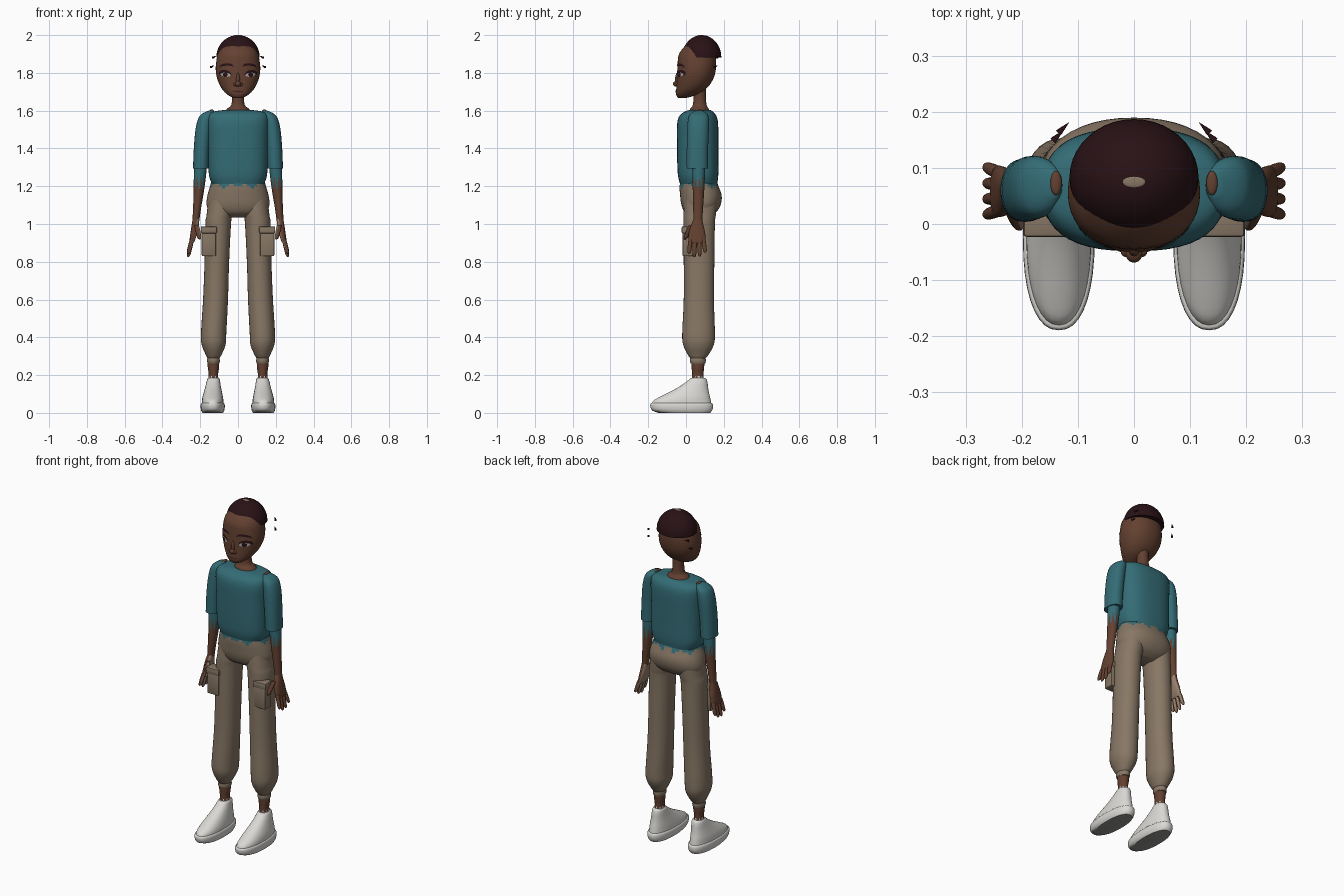
import bpy, bmesh, math
from mathutils import Vector
from mathutils.bvhtree import BVHTree

if "Cube" in bpy.data.objects:
    bpy.data.objects.remove(bpy.data.objects["Cube"])


def mat(name, r, g, b):
    m = bpy.data.materials.new(name)
    m.diffuse_color = (r, g, b, 1)
    m.use_nodes = True
    m.node_tree.nodes["Principled BSDF"].inputs["Base Color"].default_value = m.diffuse_color
    return m


SKIN = mat("brown_skin", 0.125, 0.052, 0.030)
PALM = mat("pale_palm", 0.30, 0.21, 0.145)
HAIR = mat("dark_hair", 0.022, 0.006, 0.008)
TEAL = mat("teal_cloth", 0.034, 0.150, 0.180)
TAN = mat("tan_cloth", 0.245, 0.185, 0.130)
WHITE = mat("off_white", 0.70, 0.69, 0.66)
GREY = mat("sole_grey", 0.30, 0.30, 0.29)
EYE = mat("eye_white", 0.42, 0.38, 0.35)
LIP = mat("lip_brown", 0.095, 0.032, 0.022)


def finish(name, bm, mats, mirror=False, rule=None):
    bmesh.ops.recalc_face_normals(bm, faces=bm.faces[:])
    bm.normal_update()
    if rule:
        for f in bm.faces:
            f.material_index = rule(f.calc_center_median(), f.normal)
    me = bpy.data.meshes.new(name)
    bm.to_mesh(me)
    bm.free()
    for m in mats:
        me.materials.append(m)
    ob = bpy.data.objects.new(name, me)
    bpy.context.collection.objects.link(ob)
    bpy.ops.object.select_all(action='DESELECT')
    ob.select_set(True)
    bpy.context.view_layer.objects.active = ob
    bpy.ops.object.shade_smooth_by_angle(angle=math.radians(40))
    if mirror:
        md = ob.modifiers.new("Mirror", 'MIRROR')
        md.use_mirror_merge = False
    return ob


def curve_rings(rings, steps):
    """Catmull-Rom interpolation of the section list."""
    out = []
    for i in range(len(rings) - 1):
        a, b, c, d = (rings[max(i - 1, 0)], rings[i], rings[i + 1],
                      rings[min(i + 2, len(rings) - 1)])
        for s in range(steps):
            t = s / steps
            out.append([0.5 * (2 * q + (r - p) * t + (2 * p - 5 * q + 4 * r - w) * t * t
                               + (3 * q - p - 3 * r + w) * t ** 3)
                        for p, q, r, w in zip(a, b, c, d)])
    return out + [list(rings[-1])]


def loft(name, rings, mats, n=28, steps=4, power=2.0, mirror=False, rule=None):
    """Skin through sections given as (z, centre x, front y, back y, half width)."""
    bm = bmesh.new()
    loops = []
    for z, cx, yf, yb, rx in curve_rings(rings, steps):
        loop = []
        for k in range(n):
            c, s = math.cos(2 * math.pi * k / n), math.sin(2 * math.pi * k / n)
            x = math.copysign(abs(c) ** (2 / power), c) * rx
            y = math.copysign(abs(s) ** (2 / power), s) * (yb - yf) / 2
            loop.append(bm.verts.new((cx + x, (yf + yb) / 2 + y, z)))
        loops.append(loop)
    for a, b in zip(loops, loops[1:]):
        for k in range(n):
            bm.faces.new((a[k], a[(k + 1) % n], b[(k + 1) % n], b[k]))
    bm.faces.new(loops[0])
    bm.faces.new(loops[-1])
    return finish(name, bm, mats, mirror, rule)


def ellipsoid(name, loc, size, m, mirror=False):
    bm = bmesh.new()
    bmesh.ops.create_uvsphere(bm, u_segments=16, v_segments=10, radius=1)
    for v in bm.verts:
        v.co = Vector(loc) + Vector([a * b for a, b in zip(v.co, size)])
    return finish(name, bm, [m], mirror)


def box(name, lo, hi, m, bevel):
    bm = bmesh.new()
    bmesh.ops.create_cube(bm, size=1)
    for v in bm.verts:
        v.co = [(l + h) / 2 + c * (h - l) for l, h, c in zip(lo, hi, v.co)]
    bmesh.ops.bevel(bm, geom=bm.edges[:], offset=bevel, segments=2, affect='EDGES', profile=0.5)
    return finish(name, bm, [m], True)


def jag(c, cx, cy, amount):
    """Ragged edge height around a limb."""
    return amount * math.sin(9 * math.atan2(c.y - cy, c.x - cx))


# Head and neck
head = loft("head", [(1.667, 0, -.04, 0, .018), (1.675, 0, -.048, .03, .04), (1.69, 0, -.053, .07, .062),
                     (1.71, 0, -.052, .10, .081), (1.74, 0, -.050, .128, .099), (1.78, 0, -.048, .149, .113),
                     (1.82, 0, -.046, .158, .118), (1.86, 0, -.044, .160, .115), (1.90, 0, -.037, .155, .106),
                     (1.94, 0, -.008, .14, .085), (1.96, 0, .02, .12, .06)], [SKIN], 40, 4, 2.15)
loft("neck", [(1.585, 0, .015, .13, .075), (1.61, 0, .022, .12, .058), (1.63, 0, .036, .109, .036),
              (1.68, 0, .04, .105, .031), (1.74, 0, .04, .105, .032)], [SKIN])
ellipsoid("nose_tip", (0, -.053, 1.742), (.015, .016, .015), SKIN)
ellipsoid("nose_bridge", (0, -.046, 1.765), (.010, .012, .035), SKIN)
ellipsoid("nostril", (.014, -.048, 1.738), (.010, .011, .009), SKIN, True)

# Hair dome, its crown opening and loose tufts
loft("hair", [(1.882 + .118 * math.sin(a), 0, .083 - .104 * math.cos(a), .083 + .104 * math.cos(a),
               .115 * math.cos(a)) for a in [math.radians(8.6 * i) for i in range(11)]], [HAIR], 40, 2)
ellipsoid("crown_opening", (0, .075, 1.999), (.02, .01, .002), TAN)
for i, (x, y, z) in enumerate([(.125, .172, 1.885), (.135, .158, 1.835)]):
    bm = bmesh.new()
    bmesh.ops.create_cone(bm, cap_ends=True, segments=4, radius1=.008, radius2=.0005, depth=.026)
    bmesh.ops.rotate(bm, verts=bm.verts[:], matrix=Vector((0, 0, 1)).rotation_difference(
        Vector((-.7, .7, .3))).to_matrix())
    bmesh.ops.translate(bm, verts=bm.verts[:], vec=(x, y, z))
    finish("hair_tuft_%d" % i, bm, [HAIR], True)

# Face details laid on the head surface
hb = bmesh.new()
hb.from_mesh(head.data)
tree = BVHTree.FromBMesh(hb)


def face_patch(name, x0, x1, low, high, lift, m, mirror=True):
    bm = bmesh.new()
    rows, nx, nz = [], 14, 4
    for i in range(nx + 1):
        t = i / nx
        x = x0 + (x1 - x0) * t
        col = []
        for j in range(nz + 1):
            z = low(t) + (high(t) - low(t)) * j / nz
            hit = tree.ray_cast(Vector((x, -1, z)), Vector((0, 1, 0)))
            y = hit[0].y if hit[0] else 0
            col.append(bm.verts.new((x, y - lift, z)))
        rows.append(col)
    for a, b in zip(rows, rows[1:]):
        for j in range(nz):
            bm.faces.new((a[j], b[j], b[j + 1], a[j + 1]))
    ob = finish(name, bm, [m], mirror)
    for p in ob.data.polygons:
        if p.normal.y > 0:
            p.flip()


def arc(base, height, slope=0):
    return lambda t: base + slope * t + height * math.sqrt(max(0, 1 - (2 * t - 1) ** 2))


face_patch("eyelash", .034, .102, arc(1.789, -.013, .006), arc(1.790, .021, .008), .002, HAIR)
face_patch("eye_white", .038, .094, arc(1.788, -.011, .004), arc(1.788, .011, .004), .0035, EYE)
face_patch("iris", .054, .080, arc(1.790, -.012), arc(1.790, .012), .005, HAIR)
face_patch("eyebrow", .024, .098, arc(1.830, .010, -.004), arc(1.835, .018, -.004), .004, HAIR)
face_patch("lips", -.026, .026, arc(1.703, -.009), arc(1.703, .006), .002, LIP, False)
face_patch("mouth_line", -.032, .032, arc(1.705, -.004), arc(1.707, -.004), .004, HAIR, False)
hb.free()

# Shirt body and sleeves
loft("shirt", [(1.213, 0, -.032, .165, .138), (1.26, 0, -.043, .171, .154), (1.35, 0, -.047, .171, .157),
               (1.45, 0, -.048, .171, .159), (1.53, 0, -.047, .170, .163), (1.57, 0, -.036, .162, .16),
               (1.592, 0, -.012, .145, .142), (1.603, 0, .015, .13, .08)], [TEAL], 44, 4, 2.6)
loft("sleeve", [(1.295, .197, .004, .116, .041), (1.40, .192, .004, .117, .042), (1.50, .183, .007, .121, .042),
                (1.56, .172, .012, .12, .038), (1.585, .158, .025, .11, .03), (1.600, .142, .05, .09, .014)],
     [TEAL], 32, 4, 2.2, True)
ellipsoid("shoulder_gap", (.139, .073, 1.600), (.010, .022, .006), SKIN, True)

# Forearms with a ragged undersleeve, and hands with pale palms
loft("forearm", [(1.32, .197, .032, .102, .034), (1.25, .202, .034, .100, .032), (1.17, .208, .036, .096, .027),
                 (1.08, .217, .038, .090, .021), (1.01, .224, .04, .086, .018)], [SKIN, TEAL], 36, 6,
     mirror=True, rule=lambda c, n: int(c.z > 1.215 + jag(c, .205, .066, .03)))


def palm_rule(c, n):
    return int(n.x < -.35)


loft("palm", [(1.03, .222, .042, .085, .017), (.99, .227, .025, .093, .019), (.95, .234, .014, .102, .018),
              (.91, .243, .013, .104, .014), (.898, .246, .02, .098, .009)], [SKIN, PALM], 24, 4, 2.3, True, palm_rule)


def digit(name, top, tip, r):
    rings = []
    for t, k in ((0, .9), (.3, 1), (.75, .9), (.93, .65), (1, .2)):
        x, y, z = [a + (b - a) * t for a, b in zip(top, tip)]
        rings.append((z, x, y - r * k, y + r * k, r * k))
    loft(name, rings, [SKIN, PALM], 12, 3, 2, True, palm_rule)


for i, (y0, y1, z) in enumerate([(.024, .016, .842), (.047, .044, .824), (.070, .073, .828), (.092, .102, .848)]):
    digit("finger_%d" % i, (.243, y0, .92), (.264, y1, z), .0115)
digit("thumb", (.219, .028, .995), (.203, -.006, .918), .013)

# Trousers: hips, legs, cuffs and cargo pockets
loft("trouser_hips", [(1.24, 0, -.026, .158, .138), (1.20, 0, -.034, .172, .148), (1.15, 0, -.031, .189, .162),
                      (1.10, 0, -.024, .183, .166), (1.06, 0, -.006, .158, .145), (1.035, 0, .03, .12, .09)],
     [TAN, TEAL], 44, 4, 2.2, rule=lambda c, n: int(c.z > 1.203 + jag(c, 0, .07, .012)))
loft("trouser_leg", [(1.13, .088, -.008, .165, .07), (1.05, .098, -.013, .158, .068), (1.0, .105, -.013, .153, .068),
                     (.8, .112, -.012, .150, .065), (.6, .119, -.012, .148, .066), (.42, .129, -.02, .153, .067),
                     (.36, .129, -.015, .147, .063), (.31, .129, .008, .121, .043), (.288, .13, .024, .103, .031)],
     [TAN], 32, 4, 2.1, True)
loft("trouser_cuff", [(.292, .13, .022, .104, .032), (.275, .13, .020, .105, .034), (.262, .13, .024, .102, .031)],
     [TAN], mirror=True)
box("cargo_pocket", (.117, -.018, .83), (.192, .04, .97), TAN, .006)
box("pocket_flap", (.112, -.023, .95), (.197, .043, .987), TAN, .006)

# Ankles with ragged sock edge
loft("ankle", [(.27, .13, .028, .098, .030), (.24, .13, .03, .096, .030), (.205, .13, .031, .093, .025),
               (.15, .13, .03, .096, .028)], [SKIN, WHITE], 36, 6, mirror=True,
     rule=lambda c, n: int(c.z < .185 + jag(c, .13, .063, .014)))

# Shoes
loft("shoe_sole", [(0, .134, -.145, .128, .054), (.012, .134, -.178, .138, .061), (.03, .134, -.188, .143, .064),
                   (.047, .134, -.189, .141, .063), (.052, .134, -.184, .136, .058)], [WHITE, GREY], 36, 2, 2.3, True,
     lambda c, n: int(n.z < -.8))
loft("shoe_upper", [(.045, .134, -.183, .135, .058), (.065, .134, -.172, .131, .057), (.085, .134, -.138, .127, .054),
                    (.11, .133, -.088, .121, .048), (.135, .132, -.042, .117, .042), (.16, .131, -.004, .114, .037),
                    (.178, .13, .018, .109, .033), (.185, .13, .026, .102, .028)], [WHITE], 36, 3, 2.2, True)
